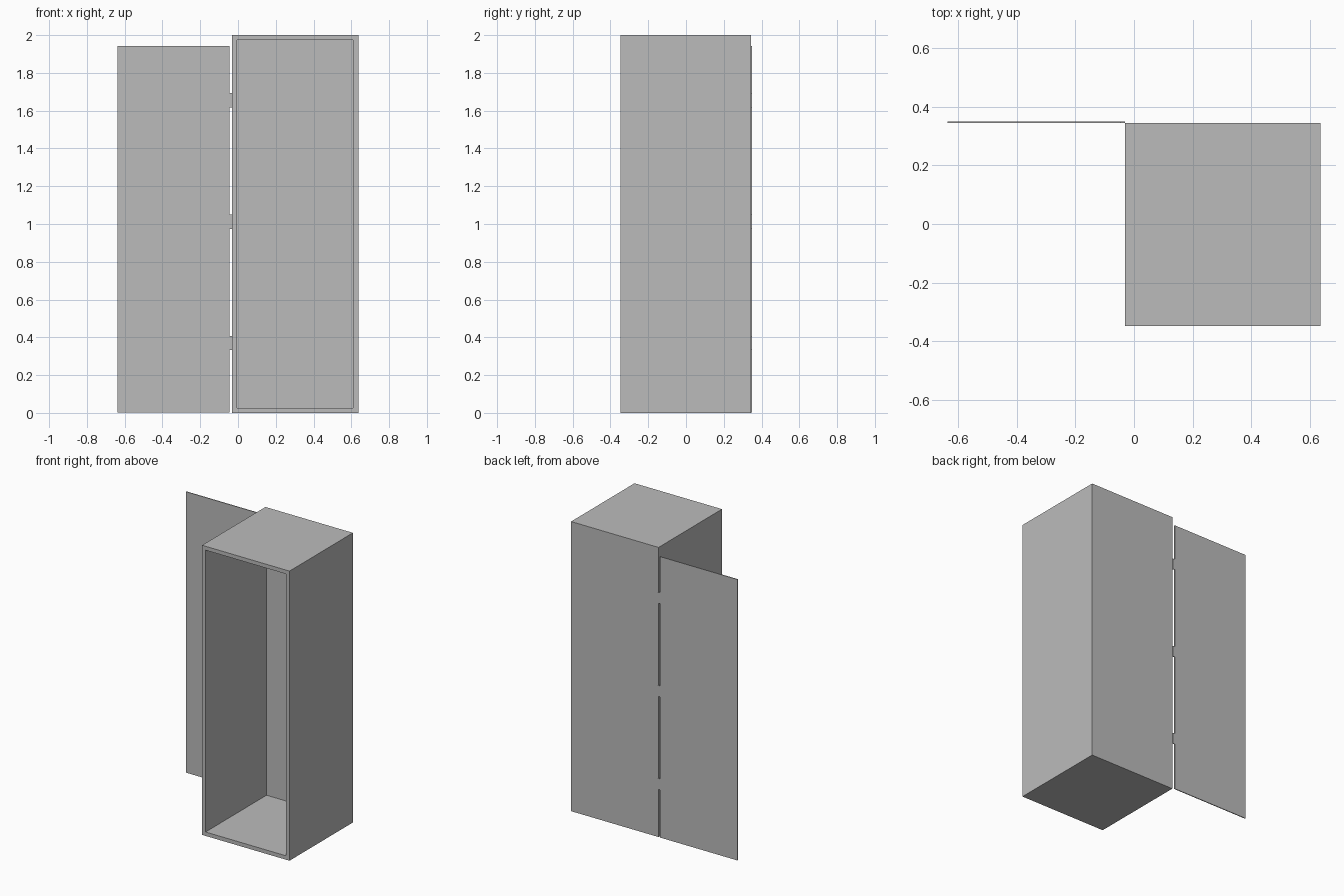
import bpy
import bmesh
from mathutils import Vector

cube = bpy.data.objects.get("Cube")
if cube:
    bpy.data.objects.remove(cube, do_unlink=True)

grey = bpy.data.materials.new("plain grey")
grey.use_nodes = True
colour = (0.5, 0.5, 0.5, 1)
grey.diffuse_color = colour
grey.node_tree.nodes["Principled BSDF"].inputs["Base Color"].default_value = colour


def add_object(name, bm):
    bmesh.ops.recalc_face_normals(bm, faces=bm.faces)
    mesh = bpy.data.meshes.new(name)
    bm.to_mesh(mesh)
    bm.free()
    mesh.materials.append(grey)
    obj = bpy.data.objects.new(name, mesh)
    bpy.context.collection.objects.link(obj)
    return obj


def box_mesh(low, high):
    bm = bmesh.new()
    low, high = Vector(low), Vector(high)
    bmesh.ops.create_cube(bm, size=1)
    for v in bm.verts:
        v.co = (low + high) / 2 + v.co * (high - low)
    return bm


# Cabinet shell: the front is inset to a rim, then pushed in to the back panel
LEFT, RIGHT, FRONT, BACK = -0.031, 0.637, -0.348, 0.344
WALL = 0.027
bm = box_mesh((LEFT, FRONT, 0), (RIGHT, BACK, 2))
front = min(bm.faces, key=lambda f: f.calc_center_median().y)
bmesh.ops.inset_region(bm, faces=[front], thickness=WALL, use_even_offset=True)
pushed = bmesh.ops.extrude_discrete_faces(bm, faces=[front])["faces"]
for v in pushed[0].verts:
    v.co.y = BACK - WALL
add_object("cabinet_shell", bm)

# Door swung fully open, in line with the back
DOOR_EDGE, DOOR_BACK = -0.046, 0.35
add_object("door", box_mesh((-0.637, BACK, 0.003), (DOOR_EDGE, DOOR_BACK, 1.943)))

# Hinge tabs bridging the gap between door and cabinet
for name, z in (("lower", 0.37), ("middle", 1.012), ("upper", 1.655)):
    add_object(name + "_hinge",
               box_mesh((DOOR_EDGE, BACK, z - 0.038), (LEFT, DOOR_BACK, z + 0.038)))
